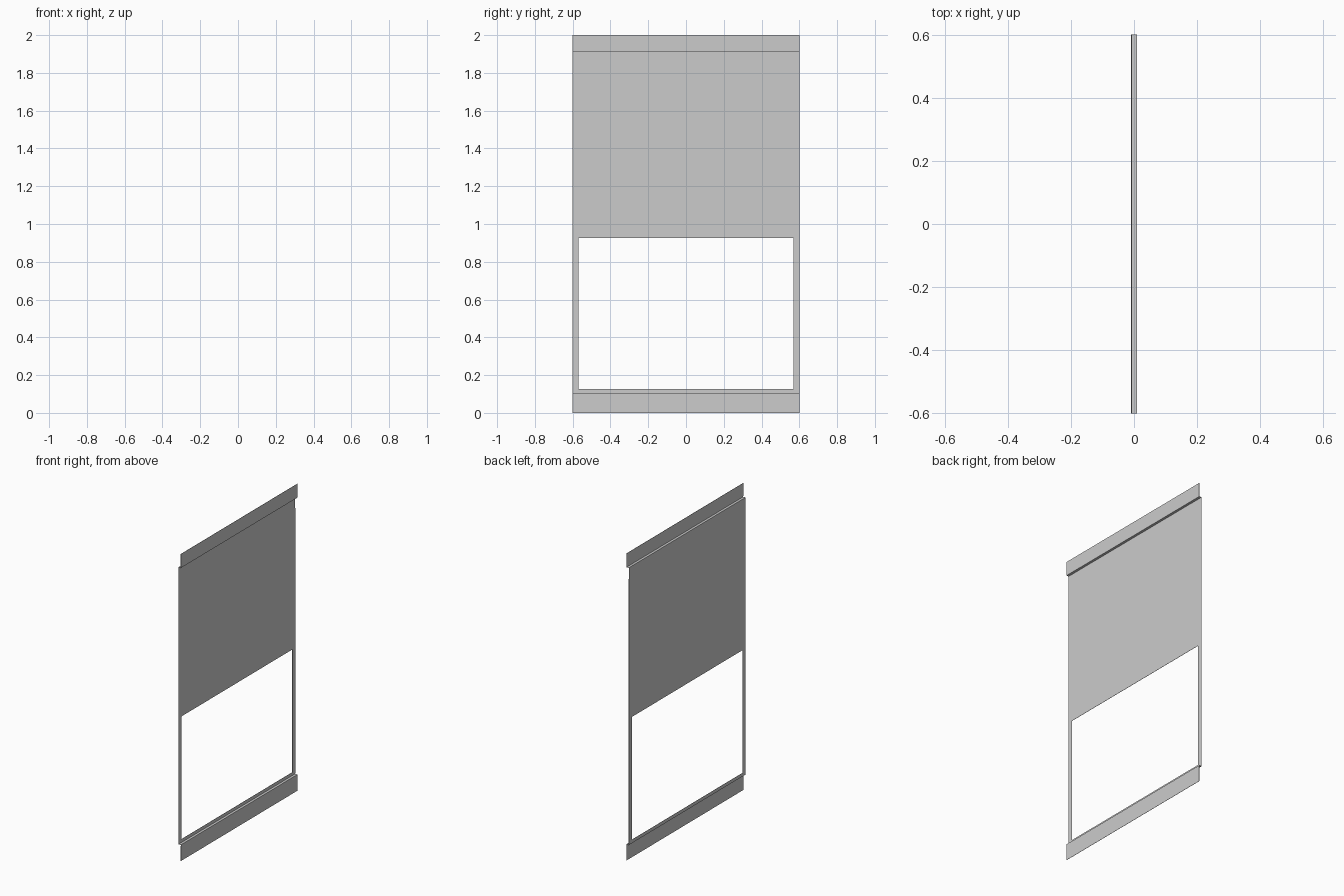
import bpy, bmesh

if "Cube" in bpy.data.objects:
    bpy.data.objects.remove(bpy.data.objects["Cube"])

# Side profile of the folded sheet (x, z), bottom to top
D = 0.008
profile = [(D, 0.0), (D, 0.105), (-D, 0.105), (-D, 0.127), (-D, 0.927),
           (-D, 1.91), (D, 1.91), (D, 2.0)]
columns = [-0.6, -0.57, 0.57, 0.6]
opening = (3, 1)  # profile segment and column left open

# Folded sheet: sweep the profile across the width, leaving the opening
bm = bmesh.new()
rows = [[bm.verts.new((x, y, z)) for y in columns] for x, z in profile]
for i in range(len(profile) - 1):
    for j in range(len(columns) - 1):
        if (i, j) != opening:
            bm.faces.new((rows[i][j], rows[i][j + 1],
                          rows[i + 1][j + 1], rows[i + 1][j]))

# Merge the flat strips that need no column seams
flat = [e for e in bm.edges if len(e.link_faces) == 2
        and e.calc_face_angle(1.0) < 0.001]
bmesh.ops.dissolve_limit(bm, angle_limit=0.01, verts=[], edges=flat)

mesh = bpy.data.meshes.new("folded_panel")
bm.to_mesh(mesh)
bm.free()
panel = bpy.data.objects.new("folded_panel", mesh)
bpy.context.collection.objects.link(panel)

# Thin sheet-metal thickness
sheet = panel.modifiers.new("sheet_thickness", 'SOLIDIFY')
sheet.thickness = 0.0015
sheet.offset = 0
